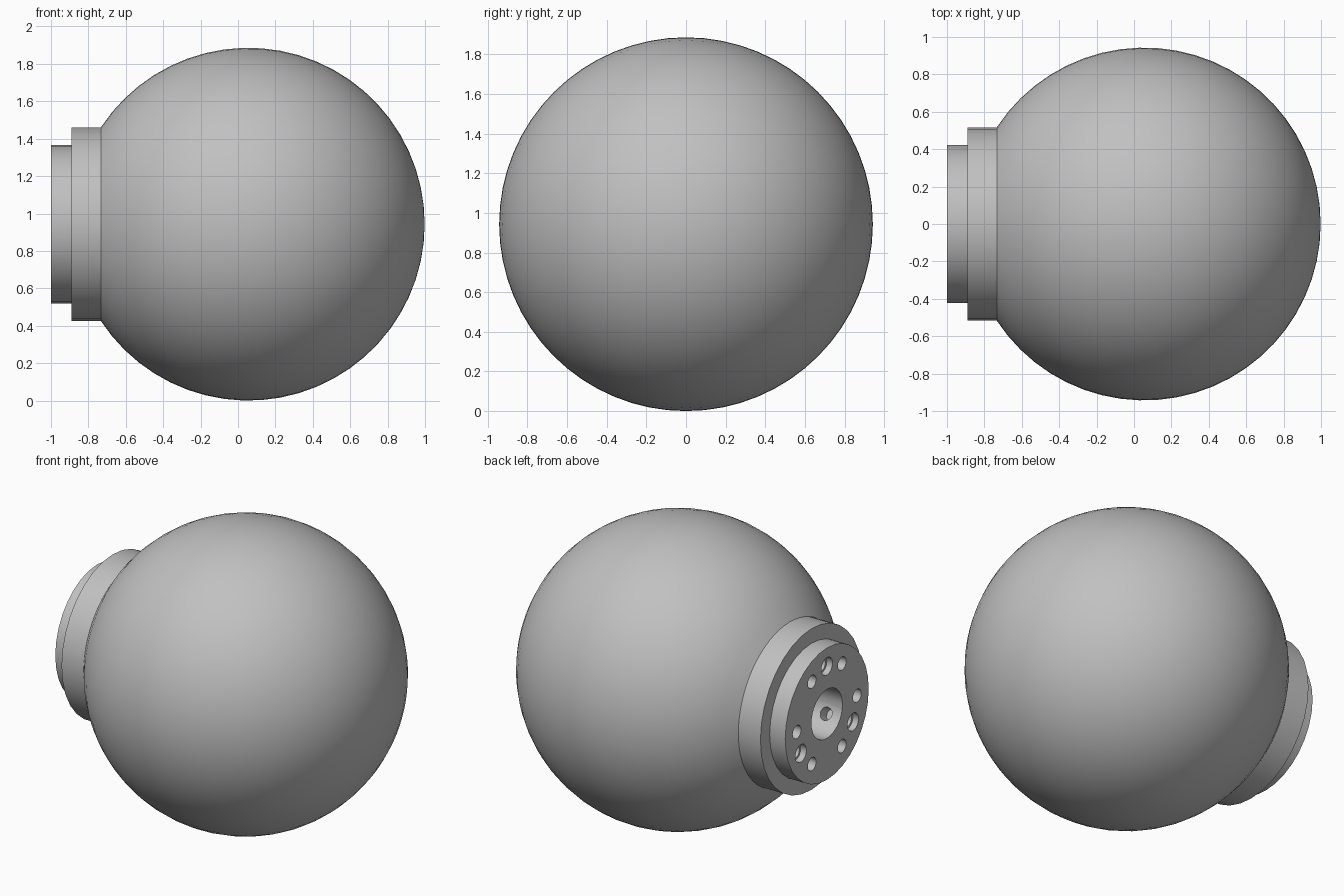
import bpy, bmesh, math
from mathutils import Matrix, Vector

if "Cube" in bpy.data.objects:
    bpy.data.objects.remove(bpy.data.objects["Cube"], do_unlink=True)

CENTRE = Vector((0.055, 0, 0.943))
RADIUS = 0.943
FACE_X = -1.0

grey = bpy.data.materials.new("neutral grey")
grey.use_nodes = True
colour = (0.53, 0.53, 0.53, 1)
grey.diffuse_color = colour
grey.node_tree.nodes["Principled BSDF"].inputs["Base Color"].default_value = colour


def finish(name, bm):
    bmesh.ops.remove_doubles(bm, verts=bm.verts, dist=1e-5)
    bmesh.ops.recalc_face_normals(bm, faces=bm.faces)
    mesh = bpy.data.meshes.new(name)
    bm.to_mesh(mesh)
    bm.free()
    mesh.materials.append(grey)
    obj = bpy.data.objects.new(name, mesh)
    bpy.context.collection.objects.link(obj)
    return obj


def lathe(name, profile, sides):
    """Revolve (x, radius) points around the ball's x axis."""
    bm = bmesh.new()
    verts = [bm.verts.new((x, 0, CENTRE.z + r)) for x, r in profile]
    edges = [bm.edges.new(pair) for pair in zip(verts, verts[1:])]
    bmesh.ops.spin(bm, geom=verts + edges, cent=(0, 0, CENTRE.z), axis=(1, 0, 0),
                   angle=math.tau, steps=sides)
    return finish(name, bm)


def smooth(obj):
    bpy.ops.object.select_all(action="DESELECT")
    obj.select_set(True)
    bpy.context.view_layer.objects.active = obj
    bpy.ops.object.shade_smooth_by_angle(angle=math.radians(30))


def drill(target, start, direction, radius, depth, sides=24):
    """Cut a blind round hole of the given depth."""
    bm = bmesh.new()
    over = 0.02
    spot = Vector(start) + Vector(direction) * (depth - over) / 2
    turn = Vector(direction).to_track_quat("Z", "Y").to_matrix().to_4x4()
    bmesh.ops.create_cone(bm, cap_ends=True, segments=sides, radius1=radius,
                          radius2=radius, depth=depth + over,
                          matrix=Matrix.Translation(spot) @ turn)
    cutter = finish("hole_cutter", bm)
    cutter.hide_render = True
    mod = target.modifiers.new("hole", "BOOLEAN")
    mod.operation, mod.solver, mod.object = "DIFFERENCE", "EXACT", cutter
    bpy.context.view_layer.objects.active = target
    bpy.ops.object.modifier_apply(modifier=mod.name)
    bpy.data.objects.remove(cutter, do_unlink=True)


# Ball, open where it meets the mount
steps = 24
sweep = math.pi - math.asin(0.517 / RADIUS)
arc = [(CENTRE.x + RADIUS * math.cos(sweep * i / steps),
        RADIUS * math.sin(sweep * i / steps)) for i in range(steps + 1)]
smooth(lathe("ball", arc, 64))

# Stepped mount: wide collar and narrower end plate
mount = lathe("mount", [(-0.6, 0), (-0.6, 0.517), (-0.89, 0.517),
                        (-0.89, 0.423), (FACE_X, 0.423), (FACE_X, 0)], 32)

# Central bore, bolt circle and radial set-screw holes
inward = (1, 0, 0)
drill(mount, (FACE_X, 0, CENTRE.z), inward, 0.157, 0.3, 32)
for k in range(12):
    angle = math.tau * k / 12
    out = Vector((0, math.sin(angle), math.cos(angle)))
    spot = Vector((FACE_X, 0, CENTRE.z)) + out * 0.305
    if k % 4 == 0:
        drill(mount, spot, inward, 0.056, 0.04)
        drill(mount, spot, inward, 0.042, 0.16)
        drill(mount, Vector((-0.9, 0, CENTRE.z)) + out * 0.15, out, 0.04, 0.08)
    elif k % 4 != 2:
        drill(mount, spot, inward, 0.042, 0.16)
smooth(mount)
